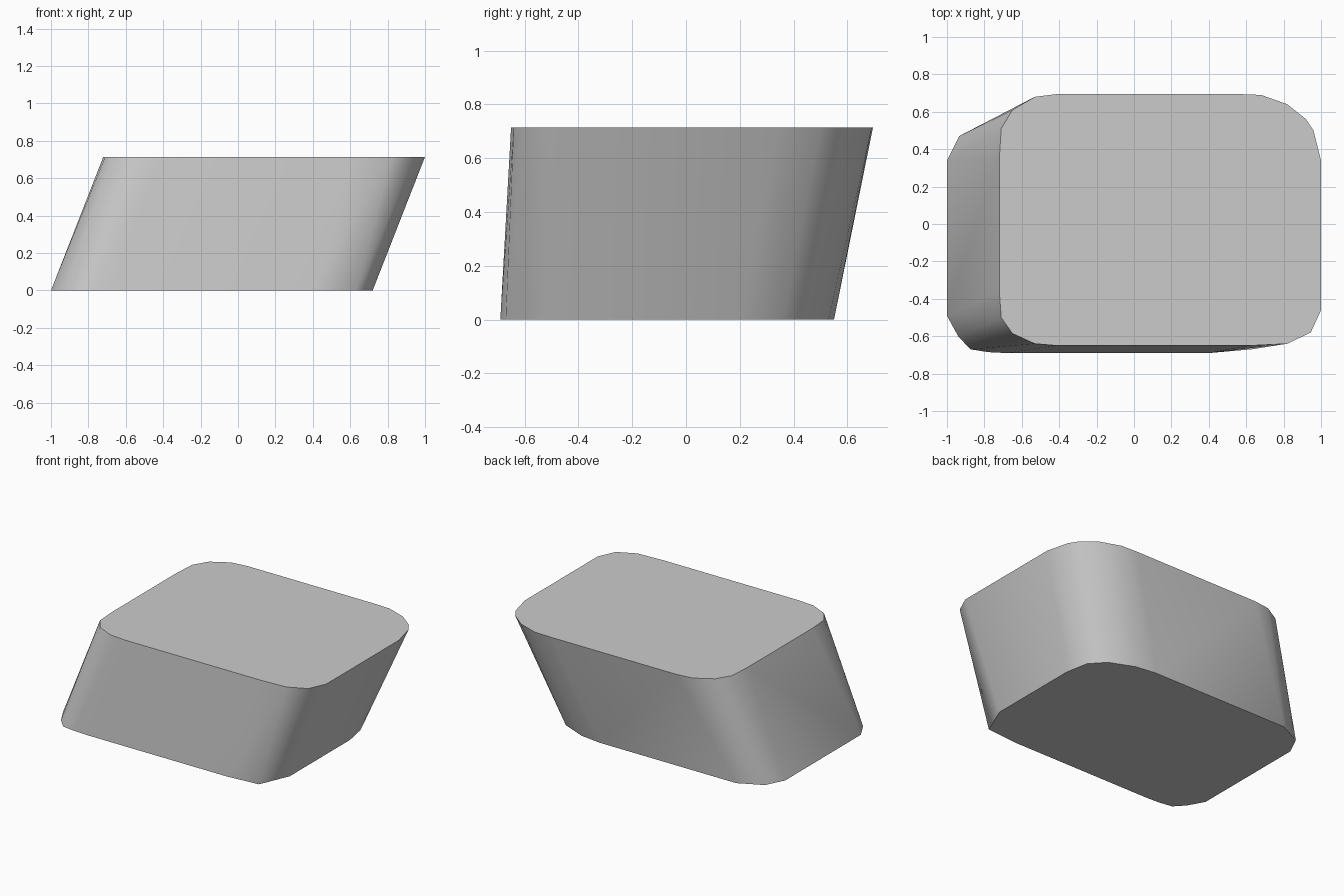
import bpy
import bmesh

# Remove the default object
default_cube = bpy.data.objects.get("Cube")
if default_cube:
    bpy.data.objects.remove(default_cube, do_unlink=True)

HEIGHT = 0.715

# Rounded rectangular outlines, one row per corner, counter-clockwise
top_outline = [
    (-0.72, -0.36), (-0.71, -0.5), (-0.65, -0.585), (-0.53, -0.64), (-0.41, -0.65),
    (0.62, -0.65), (0.82, -0.64), (0.945, -0.58), (1, -0.46),
    (1, 0.34), (0.96, 0.5), (0.92, 0.56), (0.82, 0.64), (0.68, 0.69), (0.55, 0.695),
    (-0.41, 0.695), (-0.53, 0.68), (-0.65, 0.61), (-0.71, 0.51), (-0.72, 0.35),
]
bottom_outline = [
    (-1, -0.49), (-0.94, -0.6), (-0.875, -0.67), (-0.78, -0.685), (-0.68, -0.69),
    (0.4, -0.69), (0.63, -0.67), (0.72, -0.46),
    (0.72, 0.2), (0.69, 0.36), (0.6, 0.46), (0.43, 0.53), (0.28, 0.55),
    (-0.64, 0.55), (-0.77, 0.55), (-0.935, 0.47), (-1, 0.34),
]


def make_material(name, color):
    material = bpy.data.materials.new(name)
    material.use_nodes = True
    material.diffuse_color = color
    material.node_tree.nodes["Principled BSDF"].inputs["Base Color"].default_value = color
    return material


def make_leaning_block(name, lower, upper, height, material):
    """Wrap a convex skin around a lower and an upper outline."""
    bm = bmesh.new()
    for outline, z in ((lower, 0), (upper, height)):
        for x, y in outline:
            bm.verts.new((x, y, z))
    bmesh.ops.convex_hull(bm, input=bm.verts[:])
    # Merge the flat caps into single faces
    bmesh.ops.dissolve_limit(bm, angle_limit=0.002, verts=[], edges=bm.edges[:])
    bmesh.ops.recalc_face_normals(bm, faces=bm.faces[:])
    mesh = bpy.data.meshes.new(name)
    bm.to_mesh(mesh)
    bm.free()
    mesh.materials.append(material)
    block = bpy.data.objects.new(name, mesh)
    bpy.context.collection.objects.link(block)
    return block


# Leaning stone block with soft vertical corners and crisp rims
stone = make_material("light grey", (0.6, 0.6, 0.6, 1))
block = make_leaning_block("leaning_block", bottom_outline, top_outline, HEIGHT, stone)

bpy.ops.object.select_all(action="DESELECT")
block.select_set(True)
bpy.context.view_layer.objects.active = block
bpy.ops.object.shade_smooth_by_angle(angle=0.8)
